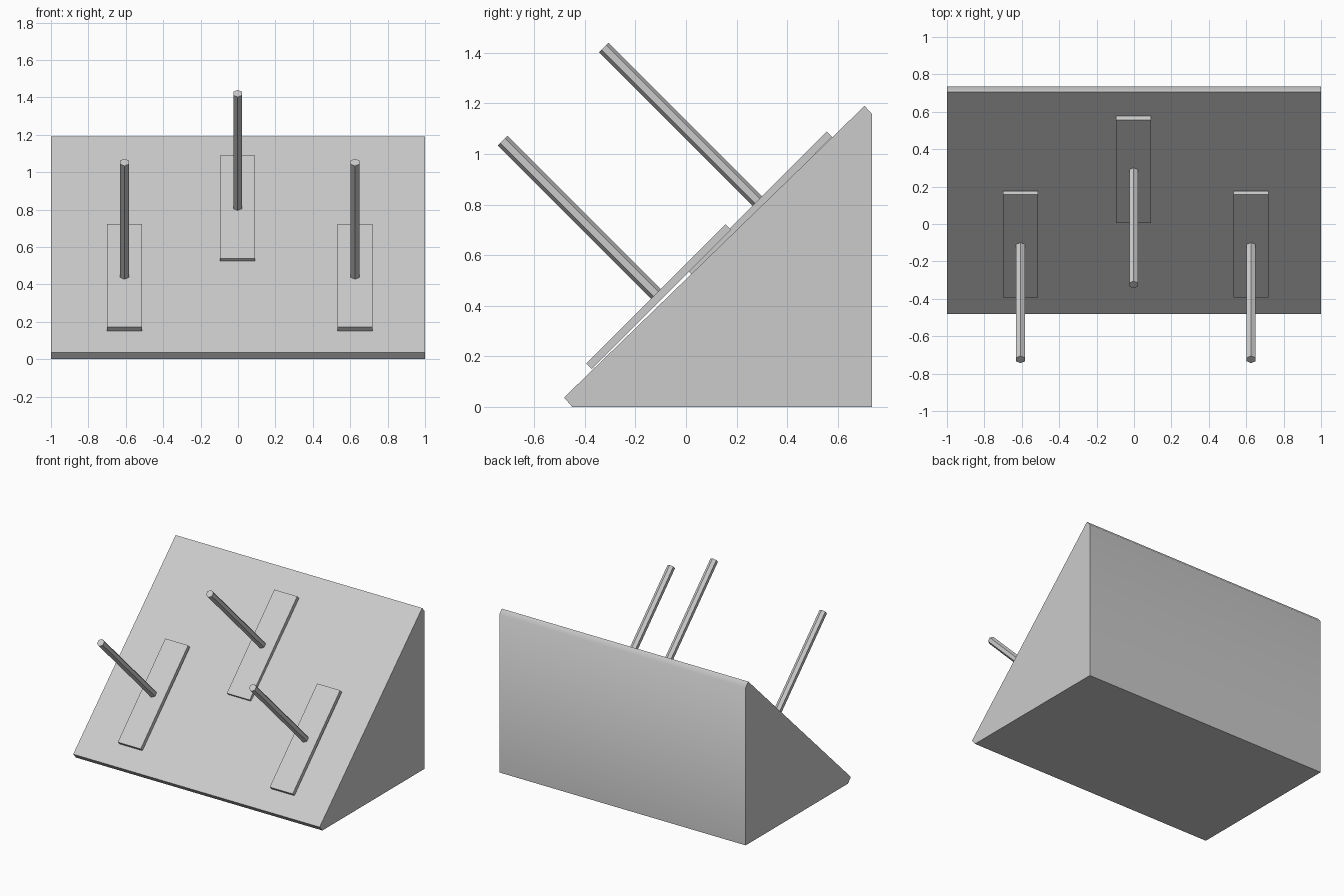
import bpy, bmesh
from math import radians, pi
from mathutils import Matrix, Vector

if "Cube" in bpy.data.objects:
    bpy.data.objects.remove(bpy.data.objects["Cube"])

TILT = Matrix.Rotation(radians(45), 4, 'X')   # local y runs up the slope, local z leaves it


def make_object(name, bm, matrix=None):
    bmesh.ops.recalc_face_normals(bm, faces=bm.faces)
    mesh = bpy.data.meshes.new(name)
    bm.to_mesh(mesh)
    bm.free()
    obj = bpy.data.objects.new(name, mesh)
    if matrix:
        obj.matrix_world = matrix
    bpy.context.collection.objects.link(obj)
    return obj


# Sloped body: side profile (y, z) extruded along x
profile = [(-0.482, 0.037), (-0.450, 0.0), (0.736, 0.0), (0.736, 1.157), (0.706, 1.19)]
bm = bmesh.new()
face = bm.faces.new([bm.verts.new((-1, y, z)) for y, z in profile])
ext = bmesh.ops.extrude_face_region(bm, geom=[face], use_keep_orig=True)
bmesh.ops.translate(bm, vec=(2, 0, 0),
                    verts=[g for g in ext["geom"] if isinstance(g, bmesh.types.BMVert)])
body = make_object("wedge_body", bm)
bpy.context.view_layer.objects.active = body
body.select_set(True)
bpy.ops.object.shade_smooth_by_angle(angle=radians(45))


# Plate with a hexagonal peg standing square to it
def peg_unit(side, x, y, z):
    place = Matrix.Translation((x, y, z)) @ TILT

    bm = bmesh.new()
    bmesh.ops.create_cube(bm, size=1, matrix=Matrix.Diagonal((0.186, 0.778, 0.030, 1)))
    make_object(side + "_plate", bm, place)

    bm = bmesh.new()
    bmesh.ops.create_cone(bm, cap_ends=True, segments=6, radius1=0.027, radius2=0.027,
                          depth=0.872, matrix=Matrix.Translation((0, 0, 0.436))
                          @ Matrix.Rotation(pi / 2, 4, 'Z'))
    # put a corner of the hexagon on the up-slope side
    if max(v.co.y for v in bm.verts) < 0.0265:
        bmesh.ops.rotate(bm, verts=bm.verts, cent=(0, 0, 0), matrix=Matrix.Rotation(pi / 6, 3, 'Z'))
    make_object(side + "_peg", bm, place)


peg_unit("left", -0.607, -0.108, 0.436)
peg_unit("middle", -0.002, 0.292, 0.804)
peg_unit("right", 0.626, -0.108, 0.436)
